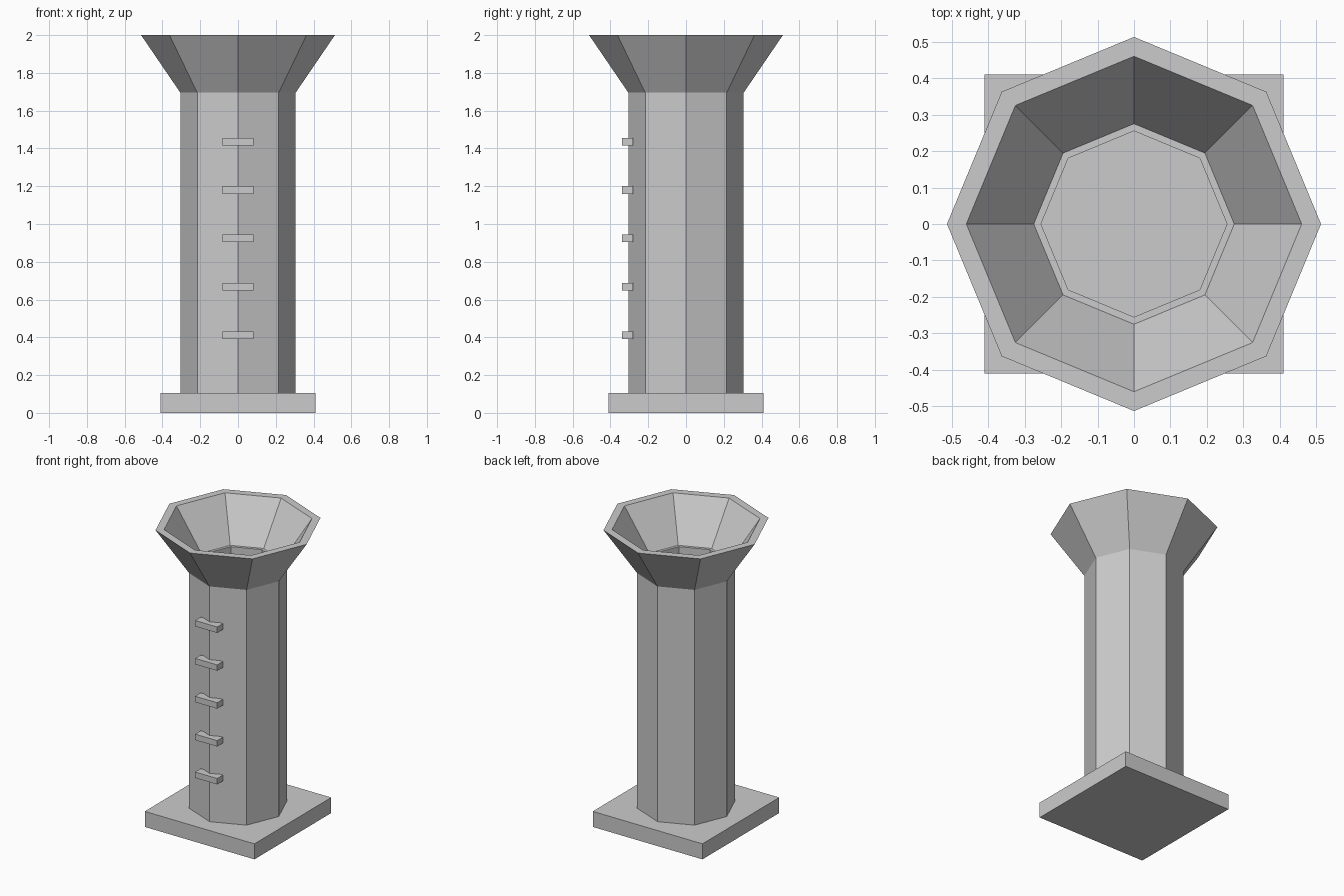
import bpy
import bmesh
from math import cos, sin, pi

SIDES = 8

default = bpy.data.objects.get("Cube")
if default:
    bpy.data.objects.remove(default, do_unlink=True)

# Single stone colour
stone = bpy.data.materials.new("light_grey")
stone.use_nodes = True
color = (0.6, 0.6, 0.6, 1)
stone.diffuse_color = color
stone.node_tree.nodes["Principled BSDF"].inputs["Base Color"].default_value = color


def finish(name, bm):
    bmesh.ops.recalc_face_normals(bm, faces=bm.faces)
    mesh = bpy.data.meshes.new(name)
    bm.to_mesh(mesh)
    bm.free()
    mesh.materials.append(stone)
    obj = bpy.data.objects.new(name, mesh)
    bpy.context.collection.objects.link(obj)
    return obj


def box(name, size, center):
    bm = bmesh.new()
    bmesh.ops.create_cube(bm, size=1)
    bmesh.ops.scale(bm, vec=size, verts=bm.verts)
    bmesh.ops.translate(bm, vec=center, verts=bm.verts)
    return finish(name, bm)


def hollow_prism(name, profile):
    """Sweep a closed (radius, height) profile round an octagon."""
    bm = bmesh.new()
    rings = [[bm.verts.new((r * cos(2 * pi * i / SIDES), r * sin(2 * pi * i / SIDES), z))
              for i in range(SIDES)] for r, z in profile]
    for k, ring in enumerate(rings):
        after = rings[(k + 1) % len(rings)]
        for i in range(SIDES):
            j = (i + 1) % SIDES
            bm.faces.new((ring[i], ring[j], after[j], after[i]))
    return finish(name, bm)


# Square foot
box("base_plate", (0.82, 0.82, 0.105), (0, 0, 0.0525))

# Hollow shaft, ending in a narrow ledge inside the bowl
hollow_prism("shaft", [(0.305, 0.1), (0.305, 1.7), (0.275, 1.73), (0.255, 1.73), (0.255, 0.1)])

# Flared bowl
hollow_prism("flared_top", [(0.305, 1.695), (0.513, 2), (0.46, 2), (0.275, 1.73)])

# Ladder rungs on the front edge
for n in range(5):
    box(f"rung_{n + 1}", (0.165, 0.06, 0.04), (0, -0.31, 0.412 + 0.256 * n))
